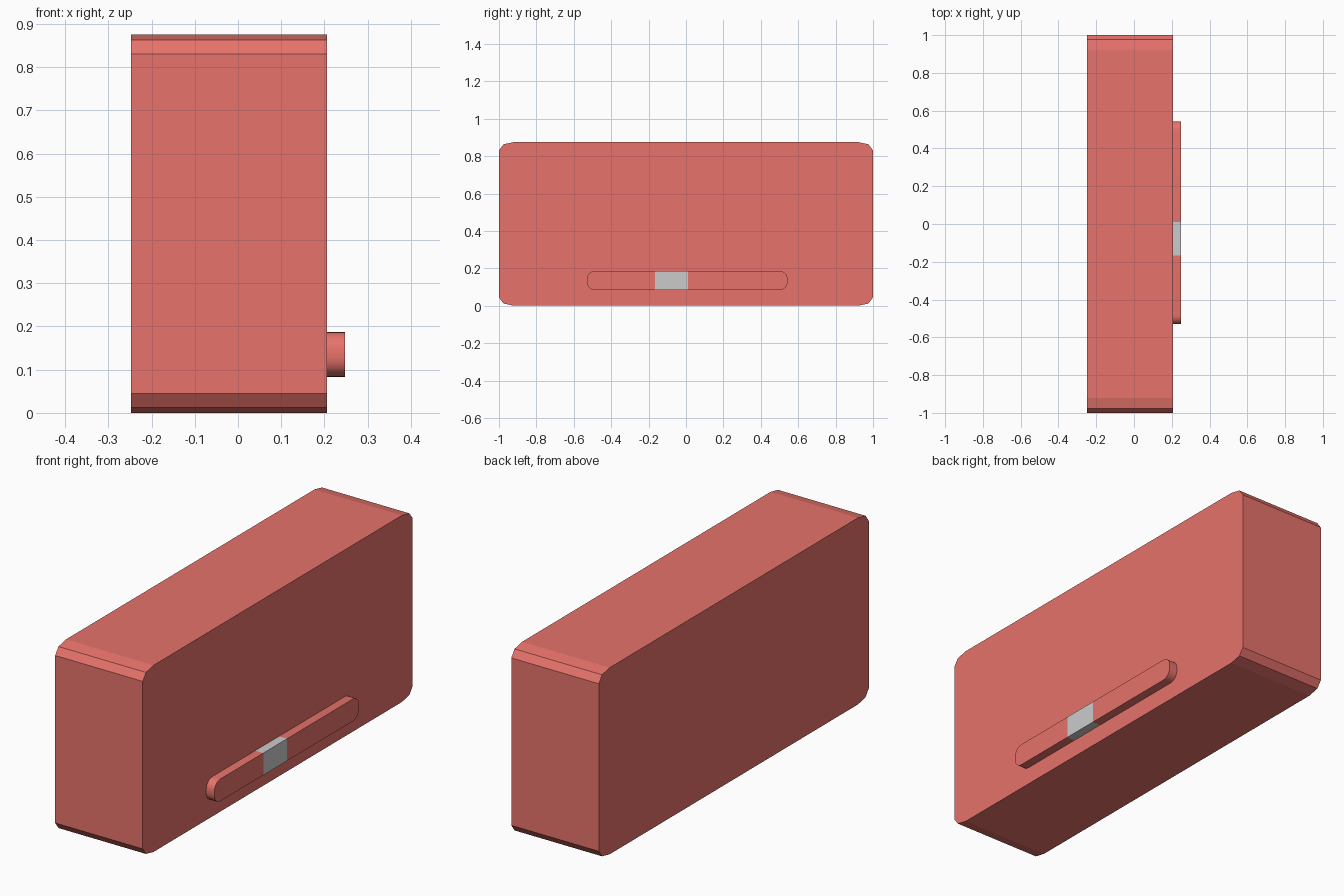
import bpy, bmesh
from math import sin, cos, pi

if "Cube" in bpy.data.objects:
    bpy.data.objects.remove(bpy.data.objects["Cube"])

red = bpy.data.materials.new("red_paint")
red.diffuse_color = (0.8, 0.17, 0.145, 1)
red.use_nodes = True
red.node_tree.nodes["Principled BSDF"].inputs["Base Color"].default_value = red.diffuse_color


def prism(name, profile, x0, x1, material=None, smooth=False):
    """Extrude a (y, z) profile along x from x0 to x1."""
    bm = bmesh.new()
    face = bm.faces.new([bm.verts.new((x0, y, z)) for y, z in profile])
    ext = bmesh.ops.extrude_face_region(bm, geom=[face], use_keep_orig=True)
    moved = [v for v in ext["geom"] if isinstance(v, bmesh.types.BMVert)]
    bmesh.ops.translate(bm, verts=moved, vec=(x1 - x0, 0, 0))
    bmesh.ops.recalc_face_normals(bm, faces=bm.faces)
    mesh = bpy.data.meshes.new(name)
    bm.to_mesh(mesh)
    bm.free()
    obj = bpy.data.objects.new(name, mesh)
    bpy.context.collection.objects.link(obj)
    if material:
        mesh.materials.append(material)
    if smooth:
        bpy.ops.object.select_all(action='DESELECT')
        obj.select_set(True)
        bpy.context.view_layer.objects.active = obj
        bpy.ops.object.shade_smooth_by_angle(angle=pi / 6)
    return obj


# Main block: corners cut by two flat facets each
H = 0.875
quarter = [(1, 0.045), (0.976, 0.012), (0.92, 0)]
right = quarter[::-1] + [(y, H - z) for y, z in quarter]
prism("body", right + [(-y, z) for y, z in right[::-1]], -0.248, 0.206, red)

# Handle: two red rounded ends around a grey middle
X0, X1, Z0, Z1, R = 0.206, 0.248, 0.083, 0.187, 0.045
J0, J1 = -0.167, 0.01


def handle_end(name, joint, tip):
    s = 1 if tip > joint else -1
    arc = [(R * sin(i * pi / 12), R * (1 - cos(i * pi / 12))) for i in range(7)]
    low = [(tip - s * (R - a), Z0 + b) for a, b in arc]
    high = [(y, Z0 + Z1 - z) for y, z in low[::-1]]
    prism(name, [(joint, Z0)] + low + high + [(joint, Z1)], X0, X1, red, True)


handle_end("handle_right_end", J1, 0.543)
handle_end("handle_left_end", J0, -0.53)
prism("handle_middle", [(J0, Z0), (J1, Z0), (J1, Z1), (J0, Z1)], X0, X1)
